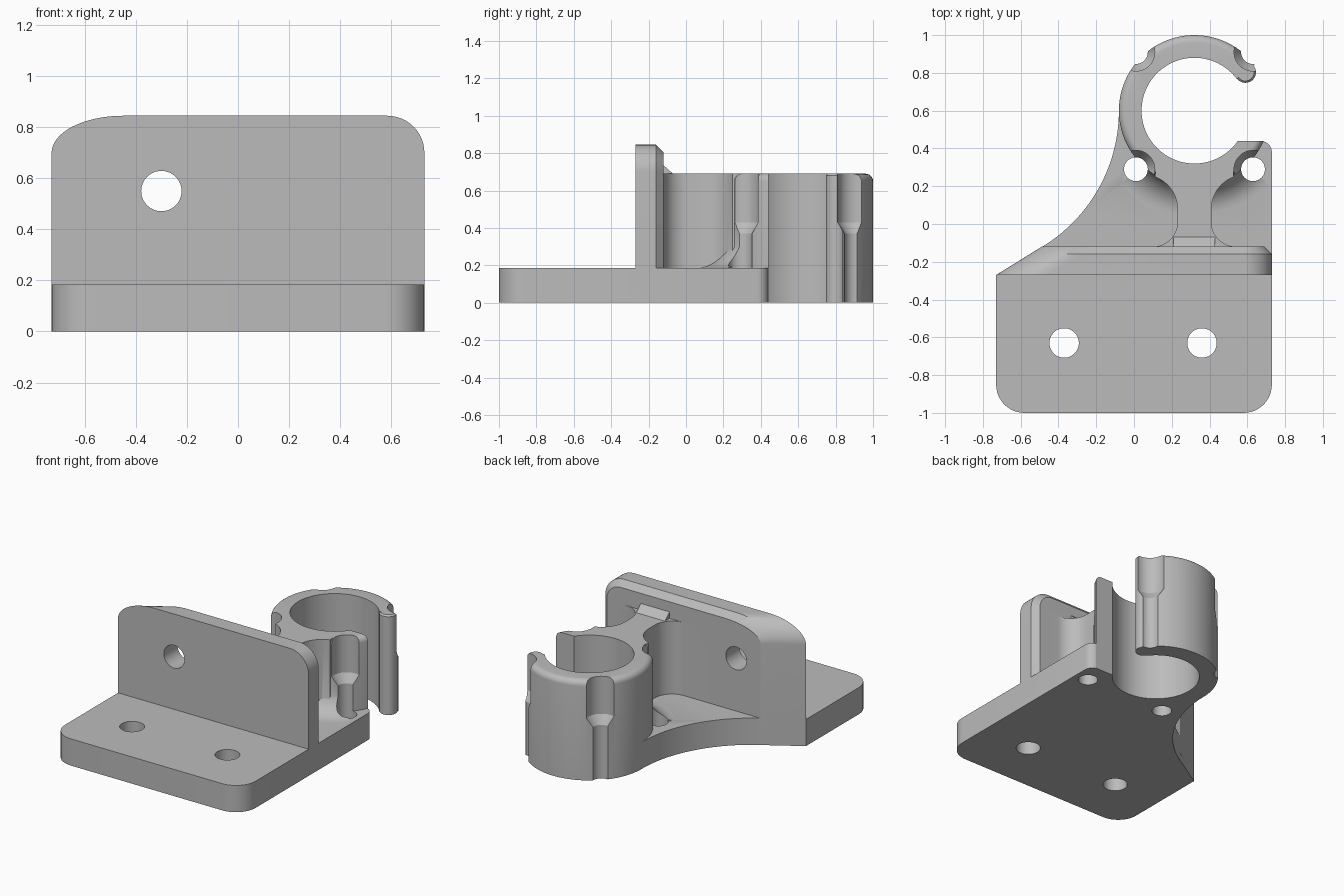
import bpy, bmesh
from math import sin, cos, pi, radians

if "Cube" in bpy.data.objects:
    bpy.data.objects.remove(bpy.data.objects["Cube"], do_unlink=True)

grey = bpy.data.materials.new("plain_grey")
grey.use_nodes = True
grey.diffuse_color = (0.5, 0.5, 0.5, 1)
grey.node_tree.nodes["Principled BSDF"].inputs["Base Color"].default_value = (0.5, 0.5, 0.5, 1)

CX, CY = 0.32, 0.6        # ring axis
R_OUT, R_IN, TOP = 0.4, 0.28, 0.69
BASE_T = 0.185
GROOVE = 0.31             # groove offset from ring axis


def arc(cx, cy, rx, a0, a1, n=12, ry=None):
    ry = rx if ry is None else ry
    angles = [radians(a0 + (a1 - a0) * i / n) for i in range(n + 1)]
    return [(cx + rx * cos(a), cy + ry * sin(a)) for a in angles]


def loft(name, rings):
    """Closed solid through a stack of rings with equal point counts."""
    bm = bmesh.new()
    rows = [[bm.verts.new(p) for p in ring] for ring in rings]
    n = len(rows[0])
    for low, high in zip(rows, rows[1:]):
        for i in range(n):
            j = (i + 1) % n
            bm.faces.new((low[i], low[j], high[j], high[i]))
    bm.faces.new(rows[0][::-1])
    bm.faces.new(rows[-1])
    bmesh.ops.recalc_face_normals(bm, faces=bm.faces)
    mesh = bpy.data.meshes.new(name)
    bm.to_mesh(mesh)
    bm.free()
    mesh.materials.append(grey)
    ob = bpy.data.objects.new(name, mesh)
    bpy.context.collection.objects.link(ob)
    return ob


def prism(name, outline, z0, z1):
    return loft(name, [[(x, y, z) for x, y in outline] for z in (z0, z1)])


def lathe(name, cx, cy, profile, n=48):
    return loft(name, [[(x, y, z) for x, y in arc(cx, cy, r, 0, 360 - 360 / n, n - 1)]
                       for r, z in profile])


def combine(target, tool, operation):
    mod = target.modifiers.new("join", 'BOOLEAN')
    mod.operation = operation
    mod.solver = 'EXACT'
    mod.object = tool
    bpy.context.view_layer.objects.active = target
    bpy.ops.object.modifier_apply(modifier=mod.name)
    bpy.data.objects.remove(tool, do_unlink=True)


# Base plate with rounded corners and a concave side sweeping into the ring
outline = [(-0.73, -0.27)]
outline += arc(-0.58, -0.85, 0.15, 180, 270)
outline += arc(0.58, -0.85, 0.15, 270, 360)
outline += arc(0.67, 0.38, 0.06, 0, 90, 6)
outline += [(0.5, 0.44), (CX, CY)]
outline += arc(-0.922, 0.6, 0.842, 0, -61.5, 32)
bracket = prism("clip_bracket", outline, 0, BASE_T)


# Upright wall: slanted left end, rounded top corners, chamfered back edge
def wall_ring(y, inset):
    left = -0.73 + 1.615 * (y + 0.27)
    h = 0.145 - inset
    right = 0.73 - inset
    pts = [(left, 0.05), (right, 0.05)]
    pts += arc(right - h, 0.7, h, 0, 90)
    pts += arc(left + 0.28, 0.7, 0.28, 90, 180, 16, h)
    return [(x, y, z) for x, z in pts]


wall = loft("wall", [wall_ring(-0.27, 0), wall_ring(-0.16, 0), wall_ring(-0.12, 0.04)])

# Clip ring body with a rounded upper rim
rim = arc(R_OUT - 0.04, TOP - 0.04, 0.04, 0, 90, 6)
ring = lathe("ring", CX, CY, [(R_OUT, 0)] + rim, 96)

# Stem between wall and ring, filleted at both ends
half = [(0.22, -0.15)] + arc(0.22, 0.01, 0.13, 270, 180) + arc(0.27, 0.08, 0.18, 180, 110)
half += [(0.2, 0.4)]
stem_outline = [(CX + x, y) for x, y in half] + [(CX - x, y) for x, y in half[::-1]]
stem = prism("stem", stem_outline, 0.1, TOP)

# Sloped gusset on top of the stem
slope = [(-0.15, 0.6), (-0.07, 0.6), (-0.07, TOP), (-0.12, 0.735), (-0.15, 0.735)]
gusset = loft("gusset", [[(CX + dx, y, z) for y, z in slope] for dx in (-0.11, 0.11)])

# Fillet between ring and base, on the stem side only
flare_profile = [(R_OUT + 0.15, 0.1)] + arc(R_OUT + 0.15, 0.36, 0.16, 270, 180, 10, 0.175)
flare = lathe("flare", CX, CY, flare_profile, 96)
sector = [(CX, CY), (0.73, 0.19), (0.73, 0), (-0.28, 0)]
combine(flare, prism("sector", sector, 0, 0.5), 'INTERSECT')

for part in (ring, wall, stem, gusset, flare):
    combine(bracket, part, 'UNION')

# Bore and mouth of the clip
combine(bracket, lathe("bore", CX, CY, [(R_IN, -0.1), (R_IN, 1)], 96), 'DIFFERENCE')
a = radians(37)
mouth = [(0.45, 0.44), (1.2, 0.44)]
mouth += [(CX + r * cos(a), CY + r * sin(a)) for r in (1.1, 0.16)]
combine(bracket, prism("mouth", mouth, -0.1, 1), 'DIFFERENCE')

# Rounded free tip of the clip
tip = lathe("tip", CX + 0.338 * cos(a), CY + 0.338 * sin(a),
            [(0.056, 0), (0.056, TOP - 0.01), (0.046, TOP)], 32)
combine(bracket, tip, 'UNION')

# Stepped fastener channels around the ring
channel = [(0.063, -0.1), (0.063, 0.37), (0.1, 0.43), (0.1, 1)]
for sx in (-1, 1):
    for sy in (-1, 1):
        tool = lathe("channel", CX + sx * GROOVE, CY + sy * GROOVE, channel)
        combine(bracket, tool, 'DIFFERENCE')

# Mounting holes in the base and the wall
for x in (-0.37, 0.36):
    combine(bracket, lathe("hole", x, -0.63, [(0.078, -0.1), (0.078, 0.4)]), 'DIFFERENCE')
circle = arc(-0.3, 0.55, 0.079, 0, 352.5, 47)
wall_hole = loft("wall_hole", [[(x, y, z) for x, z in circle] for y in (-0.4, 0)])
combine(bracket, wall_hole, 'DIFFERENCE')

bpy.ops.object.select_all(action='DESELECT')
bracket.select_set(True)
bpy.context.view_layer.objects.active = bracket
bpy.ops.object.shade_smooth_by_angle(angle=radians(30))
